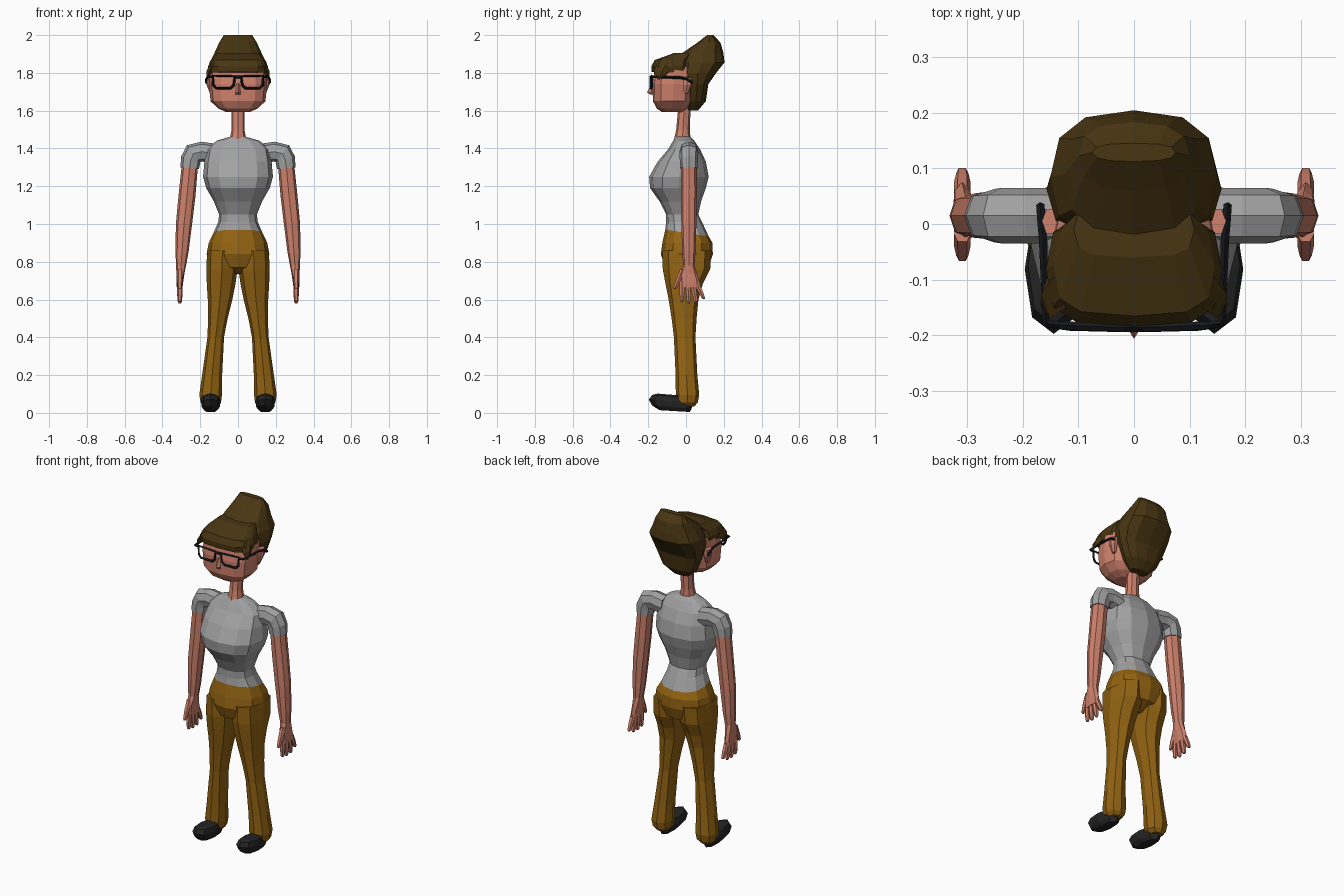
import bpy, bmesh, math
from mathutils import Vector


def material(name, rgb):
    m = bpy.data.materials.new(name)
    m.diffuse_color = (*rgb, 1)
    return m


SKIN = material("skin", (0.62, 0.22, 0.15))
GREY = material("shirt grey", (0.36, 0.36, 0.365))
OCHRE = material("trouser ochre", (0.29, 0.125, 0.006))
HAIR = material("hair brown", (0.065, 0.036, 0.006))
BLACK = material("shoe black", (0.018, 0.018, 0.018))
FRAME = material("frame black", (0.008, 0.009, 0.011))


def sec(z, x0, x1, y0, y1, shear=0):
    """Horizontal cross-section given by its bounds."""
    return ((x0 + x1) / 2, (y0 + y1) / 2, z, (x1 - x0) / 2, (y1 - y0) / 2, 0, shear)


def mid(z, x, y0, y1, shear=0):
    return sec(z, -x, x, y0, y1, shear)


def loft(name, rings, mats, n=8, e=0.85, side=1, split=None):
    """Skin rings (cx, cy, cz, a, b, tilt, shear) of superellipse shape.
    Bands from index split on use the second material."""
    bm = bmesh.new()
    loops = []
    for cx, cy, cz, a, b, t, sh in rings:
        loop = []
        for i in range(n):
            ang = 2 * math.pi * i / n
            c, s = math.cos(ang), math.sin(ang)
            u = a * math.copysign(abs(c) ** e, c) if abs(c) > 1e-6 else 0
            v = b * math.copysign(abs(s) ** e, s) if abs(s) > 1e-6 else 0
            tr = math.radians(t)
            loop.append(bm.verts.new((side * (cx + u * math.cos(tr)), cy + v,
                                      cz + u * math.sin(tr) + sh * (cy + v))))
        loops.append(loop)
    for k in range(len(loops) - 1):
        for i in range(n):
            j = (i + 1) % n
            f = bm.faces.new((loops[k][i], loops[k][j], loops[k + 1][j], loops[k + 1][i]))
            f.material_index = int(split is not None and k >= split)
    bm.faces.new(loops[0])
    bm.faces.new(loops[-1]).material_index = int(split is not None)
    bmesh.ops.recalc_face_normals(bm, faces=bm.faces)
    me = bpy.data.meshes.new(name)
    bm.to_mesh(me)
    bm.free()
    for m in mats:
        me.materials.append(m)
    ob = bpy.data.objects.new(name, me)
    bpy.context.collection.objects.link(ob)
    return ob


# Shirt and hips, neck to crotch
loft("torso", [
    mid(1.462, .042, -.055, .025), mid(1.44, .115, -.068, .045), mid(1.395, .165, -.095, .075),
    mid(1.33, .178, -.15, .105), mid(1.25, .185, -.195, .12), mid(1.19, .168, -.19, .105),
    mid(1.12, .128, -.14, .08), mid(1.05, .10, -.105, .065), mid(1.01, .105, -.105, .085),
    mid(.953, .13, -.11, .12, -.15), mid(.90, .155, -.125, .14), mid(.84, .166, -.133, .142),
    mid(.77, .12, -.11, .12), mid(.735, .03, -.04, .05)],
    [GREY, OCHRE], n=12, split=9)

# Neck
loft("neck", [mid(1.44, .045, -.065, .025), mid(1.5, .034, -.052, .02),
              mid(1.63, .036, -.04, .025)], [SKIN])

# Head
loft("head", [mid(1.592, .06, -.125, -.02), mid(1.612, .105, -.155, .01),
              mid(1.65, .145, -.175, .035), mid(1.74, .155, -.178, .05),
              mid(1.82, .15, -.165, .05), mid(1.87, .10, -.11, .03)], [SKIN], n=12, e=.72)
loft("nose", [mid(1.685, .012, -.19, -.165), mid(1.697, .013, -.206, -.165),
              mid(1.745, .008, -.183, -.165)], [SKIN], n=4)

# Back hair with raised top knot
loft("back_hair", [mid(1.602, .055, .01, .065), mid(1.65, .105, .0, .105),
                   mid(1.74, .147, .0, .118), mid(1.80, .157, -.035, .16),
                   mid(1.855, .15, -.035, .204), mid(1.905, .125, -.02, .198),
                   mid(1.96, .10, .06, .183), mid(2.0, .075, .112, .145)],
     [HAIR], n=12, e=.78)

# Fringe over the forehead
loft("fringe", [mid(1.80, .152, -.182, .02, -.02), mid(1.835, .158, -.184, .02),
                mid(1.868, .145, -.165, .02), mid(1.906, .108, -.06, .04)],
     [HAIR], n=12, e=.6)

for side, label in ((1, "left"), (-1, "right")):
    # Swept lock at the temple
    loft("temple_lock_" + label, [sec(1.765, .16, .168, -.15, -.14),
                                  sec(1.81, .135, .166, -.17, -.08),
                                  sec(1.86, .10, .145, -.15, -.04)],
         [HAIR], n=4, e=1, side=side)
    # Ear
    loft("ear_" + label, [sec(1.69, .13, .148, -.015, .01), sec(1.735, .13, .166, -.02, .03),
                          sec(1.775, .13, .165, -.02, .03)], [SKIN], n=6, side=side)
    # Sleeve bends from the shoulder downwards
    loft("sleeve_" + label, [
        (.12, .015, 1.37, .055, .05, 90, 0), (.19, .015, 1.383, .053, .05, 85, 0),
        (.236, .015, 1.373, .056, .05, 52, 0), (.25, .015, 1.34, .054, .048, 20, 0),
        (.256, .015, 1.295, .049, .046, 5, 0)], [GREY], side=side)
    # Bare arm and palm
    loft("arm_" + label, [
        sec(1.31, .212, .298, -.028, .057), sec(1.15, .225, .315, -.026, .057),
        sec(1.0, .243, .329, -.025, .055), sec(.85, .262, .331, -.02, .05),
        sec(.78, .275, .328, -.015, .045), sec(.735, .284, .326, -.035, .06),
        sec(.685, .291, .326, -.036, .075), sec(.665, .294, .324, -.03, .07)],
        [SKIN], side=side)
    # Four fingers and a thumb: start y, z, end y, z
    digits = ((-.02, .69, -.022, .588), (.01, .69, .015, .58), (.035, .69, .054, .583),
              (.055, .69, .094, .603), (-.018, .76, -.06, .655))
    for i, (y0, z0, y1, z1) in enumerate(digits):
        rings = []
        for f, r in ((0, .015), (.55, .0145), (.92, .011), (1, .006)):
            rings.append((.308, y0 + (y1 - y0) * f, z0 + (z1 - z0) * f, r, r, 0, 0))
        loft(("thumb_" if i == 4 else "finger_%d_" % (i + 1)) + label, rings,
             [SKIN], n=6, side=side)
    # Trouser leg
    loft("trouser_leg_" + label, [
        sec(.86, .002, .163, -.125, .135), sec(.76, .002, .168, -.123, .128),
        sec(.68, .014, .165, -.108, .088), sec(.6, .03, .16, -.092, .066),
        sec(.5, .055, .158, -.076, .056), sec(.4, .074, .162, -.064, .05),
        sec(.2, .084, .19, -.055, .06), sec(.095, .085, .205, -.054, .07),
        sec(.055, .09, .198, -.048, .062), sec(.035, .11, .178, -.03, .045)],
        [OCHRE], side=side)
    # Shoe
    loft("shoe_" + label, [
        sec(.006, .115, .175, -.14, .02, -.06), sec(.025, .096, .192, -.18, .03, -.08),
        sec(.055, .092, .196, -.197, .035, -.08), sec(.08, .10, .19, -.18, .03, -.08),
        sec(.09, .12, .172, -.15, .0, -.08)], [BLACK], side=side)

# Glasses: two rims, bridge and side arms
curve = bpy.data.curves.new("glasses_path", 'CURVE')
curve.dimensions = '3D'
curve.bevel_depth = .0075
curve.bevel_resolution = 0


def wire(points, closed=False):
    sp = curve.splines.new('POLY')
    sp.points.add(len(points) - 1)
    for p, co in zip(sp.points, points):
        p.co = (*co, 1)
    sp.use_cyclic_u = closed


for s in (1, -1):
    wire([(s * x, y, z) for x, y, z in (
        (.018, -.186, 1.782), (.132, -.182, 1.785), (.130, -.182, 1.735), (.115, -.184, 1.719),
        (.04, -.186, 1.719), (.022, -.186, 1.735))], True)
    wire([(s * .13, -.182, 1.78), (s * .158, -.178, 1.78), (s * .163, -.03, 1.775),
          (s * .166, .005, 1.768), (s * .168, .035, 1.748)])
wire([(-.02, -.186, 1.778), (.02, -.186, 1.778)])
tmp = bpy.data.objects.new("glasses_tmp", curve)
bpy.context.collection.objects.link(tmp)
bpy.context.view_layer.update()
mesh = bpy.data.meshes.new_from_object(tmp.evaluated_get(bpy.context.evaluated_depsgraph_get()))
bpy.data.objects.remove(tmp)
mesh.materials.clear()
mesh.materials.append(FRAME)
for p in mesh.polygons:
    p.use_smooth = False
bpy.context.collection.objects.link(bpy.data.objects.new("glasses", mesh))
